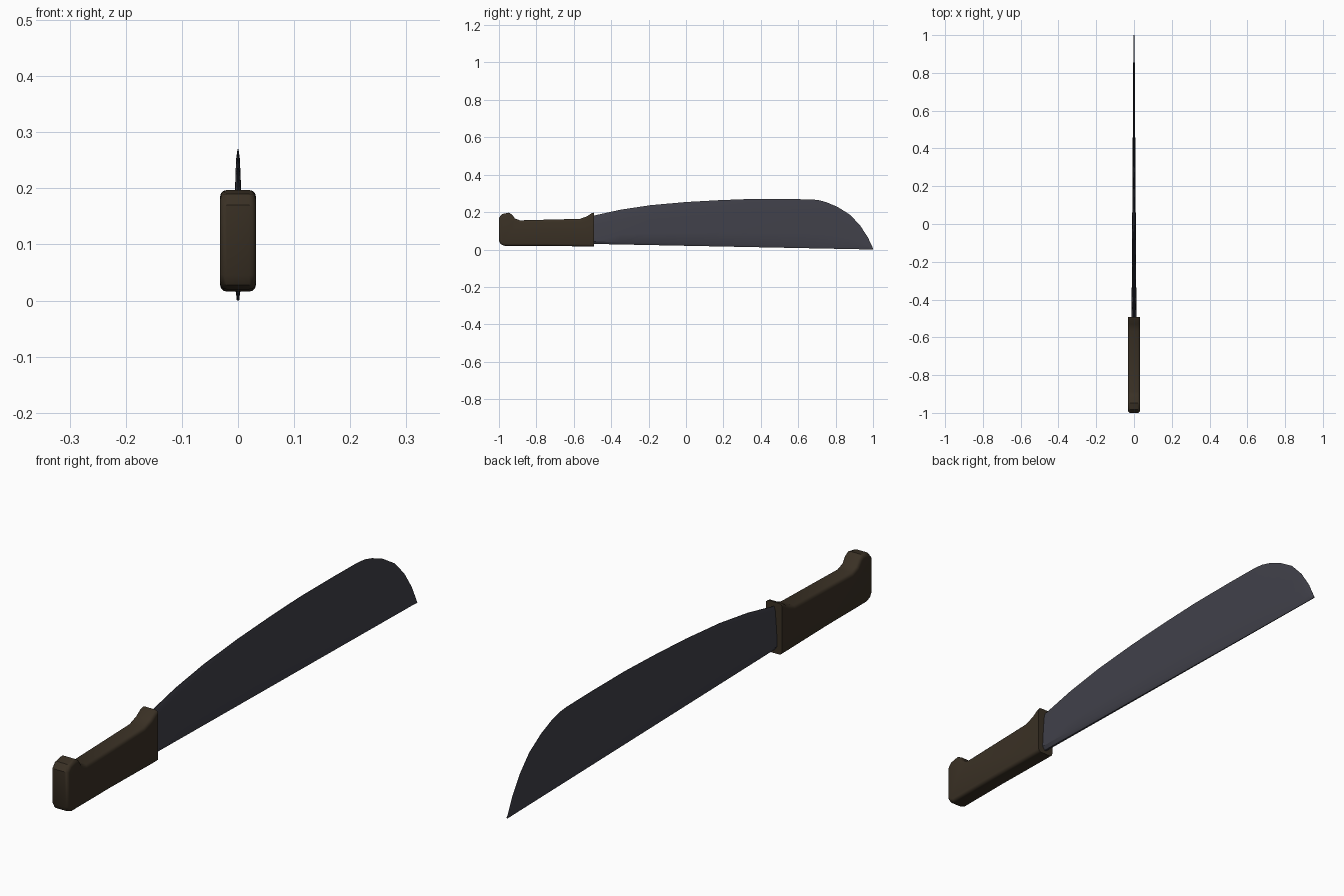
import bpy, bmesh

if "Cube" in bpy.data.objects:
    bpy.data.objects.remove(bpy.data.objects["Cube"])


def material(name, rgb):
    m = bpy.data.materials.new(name)
    m.diffuse_color = (*rgb, 1)
    m.use_nodes = True
    m.node_tree.nodes["Principled BSDF"].inputs["Base Color"].default_value = m.diffuse_color
    return m


def finish(name, bm, mat):
    bmesh.ops.recalc_face_normals(bm, faces=bm.faces[:])
    me = bpy.data.meshes.new(name)
    bm.to_mesh(me)
    bm.free()
    me.materials.append(mat)
    ob = bpy.data.objects.new(name, me)
    bpy.context.collection.objects.link(ob)
    bpy.context.view_layer.objects.active = ob
    ob.select_set(True)
    bpy.ops.object.shade_smooth_by_angle(angle=0.6)
    ob.select_set(False)
    return ob


steel = material("dark steel", (0.052, 0.052, 0.068))
grip = material("dark brown grip", (0.042, 0.030, 0.018))

# Blade: wedge sections, thick along the straight back, thin on the curved edge
edge = [(-0.52, 0.173), (-0.49, 0.182), (-0.35, 0.213), (-0.19, 0.237),
        (0.0, 0.254), (0.18, 0.264), (0.34, 0.27), (0.53, 0.27), (0.67, 0.268),
        (0.71, 0.264), (0.75, 0.253), (0.81, 0.228), (0.877, 0.186),
        (0.93, 0.13), (0.972, 0.066), (1.0, 0.006)]
bm = bmesh.new()
loops = []
for y, top in edge:
    t = (y + 0.5) / 1.5
    low = 0.03 * (1 - t)
    h = top - low
    w = 0.013 - 0.010 * t
    half = [(w * 0.3, 0), (w, min(0.013, h * 0.2)), (w * 0.9, h * 0.3),
            (w * 0.65, h * 0.65), (w * 0.4, h - min(0.014, h * 0.2)), (w * 0.1, h)]
    ring = half + [(-x, z) for x, z in reversed(half)]
    loops.append([bm.verts.new((x, y, low + z)) for x, z in ring])
for a, b in zip(loops, loops[1:]):
    n = len(a)
    for i in range(n):
        j = (i + 1) % n
        bm.faces.new((a[i], a[j], b[j], b[i]))
bm.faces.new(loops[0])
bm.faces.new(loops[-1])
finish("blade", bm, steel)

# Handle: side profile with raised pommel and guard, extruded and rounded
profile = [(-1.0, 0.045), (-0.99, 0.028), (-0.97, 0.02), (-0.75, 0.02),
           (-0.52, 0.016), (-0.492, 0.016), (-0.492, 0.197), (-0.503, 0.195),
           (-0.53, 0.177), (-0.567, 0.164), (-0.73, 0.16), (-0.888, 0.156),
           (-0.915, 0.166), (-0.93, 0.187), (-0.947, 0.197), (-0.983, 0.19),
           (-1.0, 0.17)]
bm = bmesh.new()
face = bm.faces.new([bm.verts.new((-0.032, y, z)) for y, z in profile])
ext = bmesh.ops.extrude_face_region(bm, geom=[face], use_keep_orig=True)
bmesh.ops.translate(bm, vec=(0.064, 0, 0),
                    verts=[v for v in ext["geom"] if isinstance(v, bmesh.types.BMVert)])
# Round only the rims of the two flat sides
bmesh.ops.recalc_face_normals(bm, faces=bm.faces[:])
rim = [e for e in bm.edges if abs(e.verts[0].co.x - e.verts[1].co.x) < 1e-5
       and min(e.verts[0].co.y, e.verts[1].co.y) < -0.495]
bmesh.ops.bevel(bm, geom=rim, offset=0.012, segments=3, profile=0.5,
                affect='EDGES', clamp_overlap=False)
finish("handle", bm, grip)
